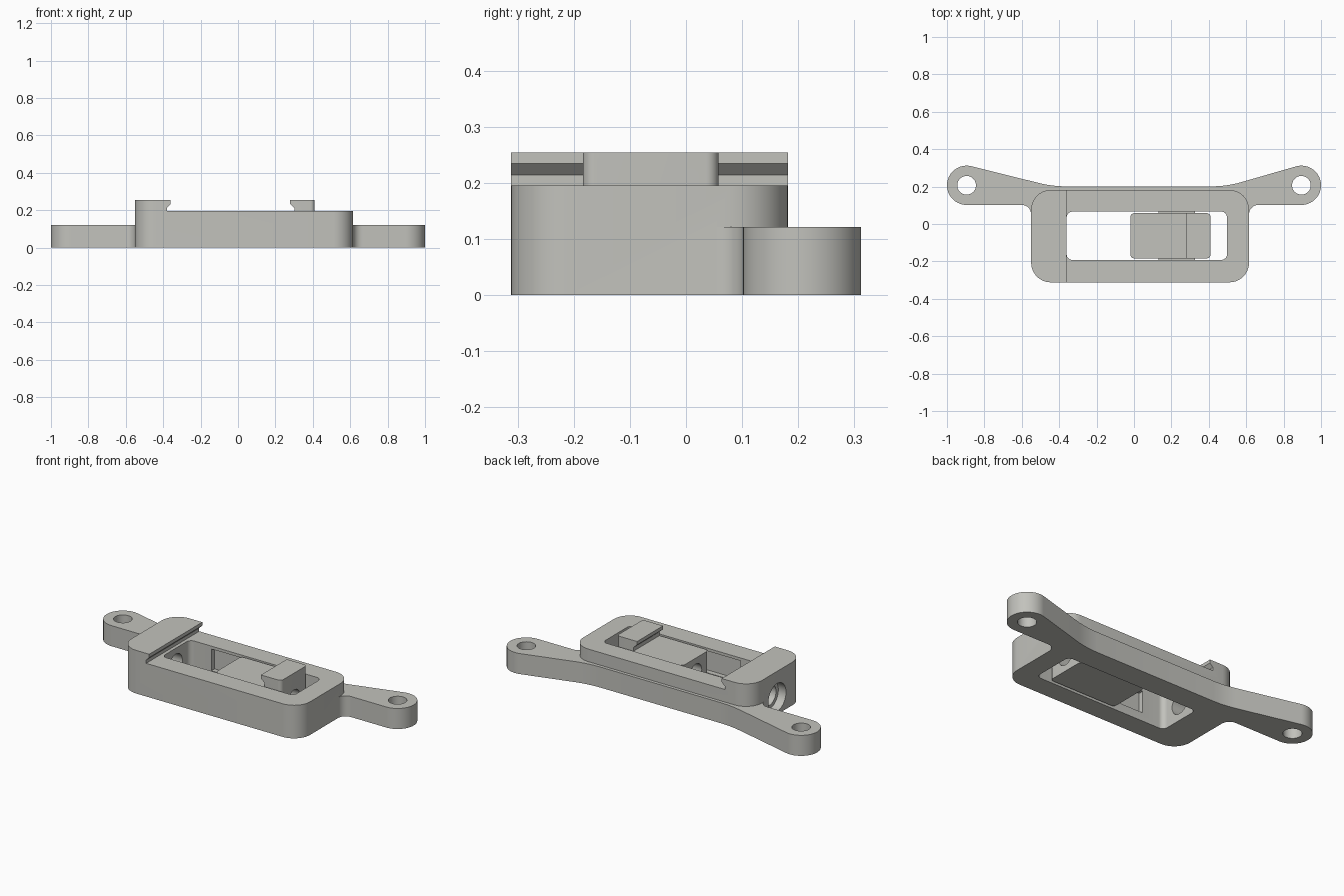
import bpy, bmesh, math
from mathutils import Matrix

if "Cube" in bpy.data.objects:
    bpy.data.objects.remove(bpy.data.objects["Cube"])

grey = bpy.data.materials.new("warm_grey")
grey.diffuse_color = (0.54, 0.54, 0.505, 1)
grey.use_nodes = True
grey.node_tree.nodes["Principled BSDF"].inputs["Base Color"].default_value = grey.diffuse_color


def arc(cx, cy, r, a0, a1, n=10):
    """Points on an arc, angles in degrees."""
    return [(cx + r * math.cos(math.radians(a0 + (a1 - a0) * i / n)),
             cy + r * math.sin(math.radians(a0 + (a1 - a0) * i / n))) for i in range(n + 1)]


def round_rect(x0, x1, y0, y1, r):
    return (arc(x1 - r, y1 - r, r, 0, 90) + arc(x0 + r, y1 - r, r, 90, 180)
            + arc(x0 + r, y0 + r, r, 180, 270) + arc(x1 - r, y0 + r, r, 270, 360))


def prism(name, pts, lo, hi, axis='z'):
    """Extrude an outline along z (xy outline), y (xz outline) or x (yz outline)."""
    place = {'z': lambda a, b, h: (a, b, h),
             'y': lambda a, b, h: (a, h, b),
             'x': lambda a, b, h: (h, a, b)}[axis]
    bm = bmesh.new()
    n = len(pts)
    low = [bm.verts.new(place(a, b, lo)) for a, b in pts]
    top = [bm.verts.new(place(a, b, hi)) for a, b in pts]
    bm.faces.new(low)
    bm.faces.new(top)
    for i in range(n):
        bm.faces.new((low[i], low[(i + 1) % n], top[(i + 1) % n], top[i]))
    bmesh.ops.remove_doubles(bm, verts=bm.verts, dist=1e-5)
    bmesh.ops.recalc_face_normals(bm, faces=bm.faces)
    me = bpy.data.meshes.new(name)
    bm.to_mesh(me)
    bm.free()
    ob = bpy.data.objects.new(name, me)
    me.materials.append(grey)
    bpy.context.collection.objects.link(ob)
    return ob


def circle(cx, cy, r, n=40):
    return arc(cx, cy, r, 0, 360, n)[:-1]


def box(x0, x1, y0, y1):
    return [(x0, y0), (x1, y0), (x1, y1), (x0, y1)]


def combine(ob, other, op='DIFFERENCE'):
    """Apply a boolean, then remove the helper."""
    other.hide_render = True
    m = ob.modifiers.new("bool", 'BOOLEAN')
    m.operation, m.solver, m.object = op, 'EXACT', other
    bpy.context.view_layer.objects.active = ob
    bpy.ops.object.modifier_apply(modifier=m.name)
    bpy.data.objects.remove(other)


def finish(ob):
    bpy.ops.object.select_all(action='DESELECT')
    ob.select_set(True)
    bpy.context.view_layer.objects.active = ob
    bpy.ops.object.shade_smooth_by_angle(angle=math.radians(25))


EX, EY, ER = 0.895, 0.207, 0.105     # ear centre and radius
CY, CZ = -0.063, 0.10                # screw axis

# Frame with a fixed undercut jaw at its left end
frame = prism("clamp_frame", round_rect(-0.55, 0.615, -0.312, 0.182, 0.105), 0, 0.254)
combine(frame, prism("jaw_cut", [(-0.36, 0.3), (-0.36, 0.234), (-0.38, 0.214), (-0.38, 0.195),
                                 (1, 0.195), (1, 0.3)], -0.5, 0.5, 'y'))


# Mounting beam with two ears, running along the back
def beam_half(body_edge, flat_end):
    """Left half of the outline, from the body side around the ear to the flat back."""
    f = 0.05
    return ([(body_edge + 0.06, EY - ER), (body_edge + 0.06, EY - ER - f)]
            + arc(body_edge - f, EY - ER - f, f, 0, 90, 8)
            + arc(-EX, EY, ER, 270, 76, 28)
            + [(flat_end - 0.13, 0.217), (flat_end - 0.09, 0.209),
               (flat_end - 0.045, 0.203), (flat_end, 0.201)])


left = beam_half(-0.55, -0.37)
right = [(-x, y) for x, y in reversed(beam_half(-0.615, -0.42))]
combine(frame, prism("beam", left + right, 0, 0.121), 'UNION')
for side in (-1, 1):
    combine(frame, prism("ear_hole", circle(side * EX, EY, 0.05), -0.1, 0.3))

# Window, slide grooves in both walls, and stepped screw bore in the left end
combine(frame, prism("window", round_rect(-0.36, 0.497, -0.192, 0.066, 0.03), -0.1, 0.3))
combine(frame, prism("grooves", box(-0.22, 0.33, -0.222, 0.096), 0.05, 0.178))
combine(frame, prism("bore", circle(CY, CZ, 0.06), -0.7, -0.3, 'x'))
combine(frame, prism("counterbore", circle(CY, CZ, 0.082), -0.7, -0.50, 'x'))
finish(frame)

# Sliding jaw: block with an undercut hook, side rails and a screw hole
slider = prism("sliding_jaw", round_rect(-0.02, 0.41, -0.184, 0.058, 0.022), 0.008, 0.254)
combine(slider, prism("hook_cut", [(-0.2, 0.3), (0.278, 0.3), (0.278, 0.234), (0.302, 0.212),
                                   (0.302, 0.19), (-0.2, 0.19)], -0.5, 0.5, 'y'))
combine(slider, prism("rails", box(0.13, 0.325, -0.215, 0.089), 0.06, 0.17), 'UNION')
combine(slider, prism("screw_hole", circle(CY, CZ, 0.055), -0.2, 0.6, 'x'))
finish(slider)
